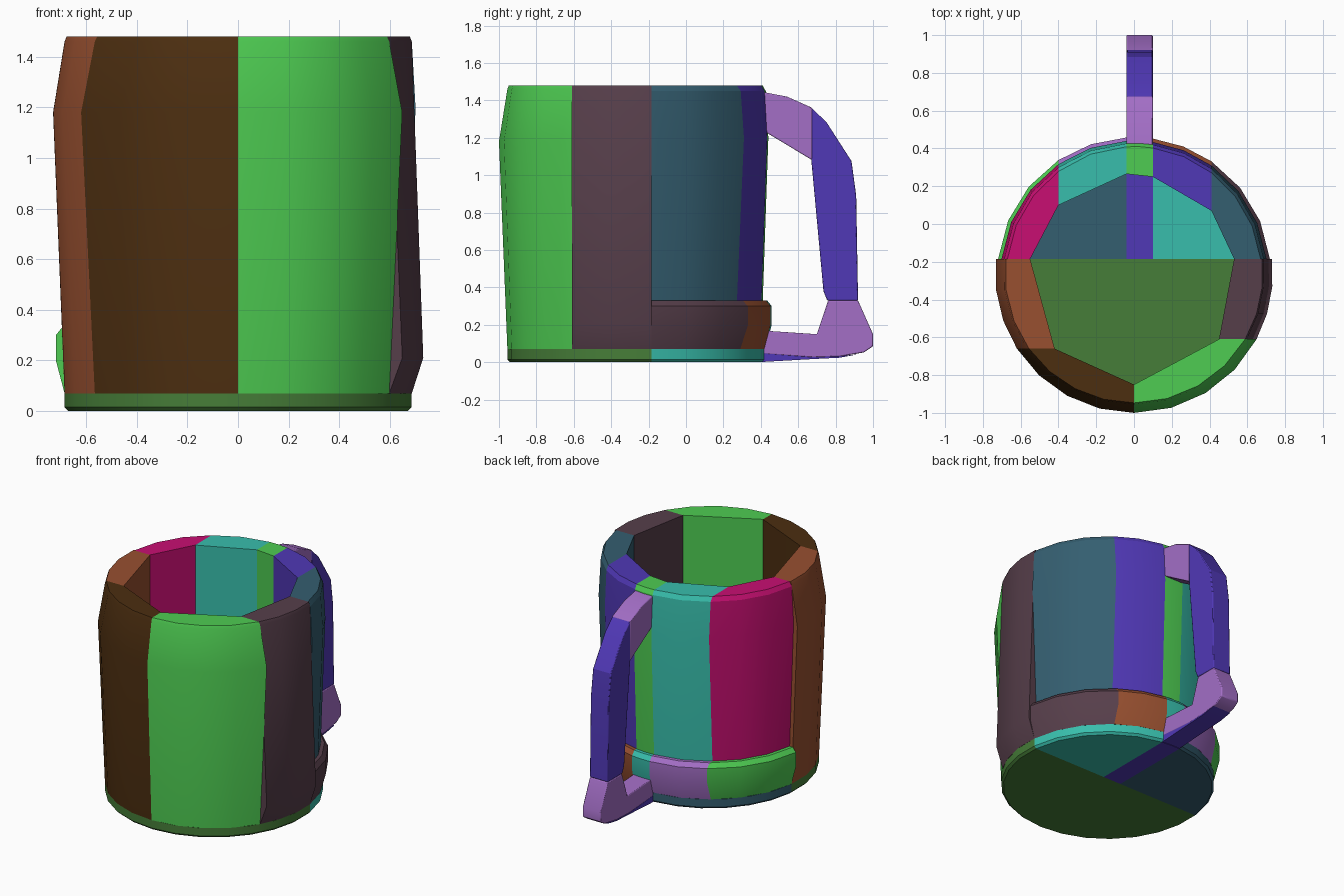
import bpy, bmesh, math

cube = bpy.data.objects.get("Cube")
if cube:
    bpy.data.objects.remove(cube, do_unlink=True)


def linear(c):
    c /= 255
    return c / 12.92 if c <= 0.04045 else ((c + 0.055) / 1.055) ** 2.4


COLOURS = {
    "bright_green": (78, 204, 82), "teal": (56, 190, 172), "indigo": (80, 56, 182),
    "lilac": (163, 110, 198), "slate_blue": (52, 94, 112), "mauve": (86, 62, 74),
    "rust": (152, 80, 48), "dark_brown": (76, 46, 16), "magenta": (200, 15, 114),
    "moss_green": (70, 125, 56),
}
MATS = {}
for cname, rgb in COLOURS.items():
    m = bpy.data.materials.new(cname)
    m.use_nodes = True
    col = (*[linear(v) for v in rgb], 1)
    m.diffuse_color = col
    bsdf = m.node_tree.nodes["Principled BSDF"]
    bsdf.inputs["Base Color"].default_value = col
    bsdf.inputs["Roughness"].default_value = 0.6
    MATS[cname] = m

CY = -0.265  # mug axis in y

# Inner corners of the staves, counter-clockwise from the front,
# with the axis that stays constant along each seam
CORNERS = [((0.0, -0.85), "x"), ((0.45, -0.61), "y"), ((0.53, -0.185), "y"),
           ((0.41, 0.07), "x"), ((0.10, 0.25), "x"), ((-0.04, 0.265), "x"),
           ((-0.40, 0.10), "x"), ((-0.55, -0.185), "y"), ((-0.42, -0.66), "y")]


def seam_angle(i, r):
    """Angle where the seam from inner corner i meets the circle of radius r."""
    (x, y), axis = CORNERS[i % 9]
    dy = y - CY
    if axis == "x":
        dy = math.copysign(math.sqrt(r * r - x * x), dy)
    else:
        x = math.copysign(math.sqrt(r * r - dy * dy), x)
    return math.atan2(dy, x)


def finish(bm, name, colour, bevel=0):
    bmesh.ops.recalc_face_normals(bm, faces=bm.faces)
    me = bpy.data.meshes.new(name)
    bm.to_mesh(me)
    bm.free()
    me.materials.append(MATS[colour])
    ob = bpy.data.objects.new(name, me)
    bpy.context.collection.objects.link(ob)
    if bevel:
        mod = ob.modifiers.new("soft_edges", "BEVEL")
        mod.width, mod.segments = bevel, 2
    bpy.ops.object.select_all(action="DESELECT")
    ob.select_set(True)
    bpy.context.view_layer.objects.active = ob
    bpy.ops.object.shade_smooth_by_angle(angle=math.radians(25))
    return ob


def arc_block(name, colour, first, last, levels, inner):
    """Solid between two seams: arc outside, given points inside, lofted over (z, radius)."""
    a0, a1 = seam_angle(first, 0.69), seam_angle(last, 0.69)
    n = max(2, round(((a1 - a0) % math.tau) / math.radians(14)))
    bm = bmesh.new()
    rings = []
    for z, r in levels:
        a0 = seam_angle(first, r)
        span = (seam_angle(last, r) - a0) % math.tau
        pts = [(r * math.cos(a0 + span * k / n), CY + r * math.sin(a0 + span * k / n))
               for k in range(n + 1)] + inner
        rings.append([bm.verts.new((x, y, z)) for x, y in pts])
    for lo, hi in zip(rings, rings[1:]):
        for k in range(len(lo)):
            j = (k + 1) % len(lo)
            bm.faces.new((lo[k], lo[j], hi[j], hi[k]))
    bm.faces.new(rings[0][::-1])
    bm.faces.new(rings[-1])
    finish(bm, name, colour)


def wall(name, colour, i, levels):
    arc_block(name, colour, i, i + 1, levels, [CORNERS[(i + 1) % 9][0], CORNERS[i][0]])


# Profiles as (height, outer radius)
FULL = [(0.07, 0.69), (1.18, 0.735), (1.46, 0.69), (1.48, 0.682)]
FLIPPED = [(0.07, 0.69), (0.21, 0.735), (1.46, 0.69), (1.48, 0.682)]
UPPER = [(0.33, 0.676), (1.20, 0.706), (1.45, 0.692), (1.48, 0.675)]
BELT = [(0.07, 0.69), (0.20, 0.724), (0.30, 0.724), (0.33, 0.70)]
FLOOR = [(0.0, 0.675), (0.015, 0.69), (0.07, 0.69)]

# Full-height front staves
wall("front_left_stave", "bright_green", 0, FULL)
wall("left_stave", "mauve", 1, FLIPPED)
wall("right_stave", "rust", 7, FULL)
wall("front_right_stave", "dark_brown", 8, FULL)

# Back staves standing on the raised belt
for part, i, up, low in [("left_rear", 2, "slate_blue", "mauve"),
                         ("back_left", 3, "indigo", "rust"),
                         ("back_middle", 4, "bright_green", "teal"),
                         ("back_right", 5, "teal", "lilac"),
                         ("right_rear", 6, "magenta", "bright_green")]:
    wall(part + "_stave", up, i, UPPER)
    wall(part + "_belt", low, i, BELT)

# Floor pieces
YF, XL, XR = -0.185, 0.10, -0.04
arc_block("front_floor", "moss_green", 7, 2, FLOOR, [])
arc_block("back_left_floor", "teal", 2, 4, FLOOR, [(XL, YF)])
arc_block("middle_floor", "indigo", 4, 5, FLOOR, [(XR, YF), (XL, YF)])
arc_block("back_right_floor", "slate_blue", 5, 7, FLOOR, [(XR, YF)])


def handle_part(name, colour, profile, bevel=0.012, inset=0.0):
    """Side profile (y, z) extruded across the handle width."""
    bm = bmesh.new()
    a = [bm.verts.new((XR + inset, y, z)) for y, z in profile]
    b = [bm.verts.new((XL - inset, y, z)) for y, z in profile]
    bm.faces.new(a)
    bm.faces.new(b[::-1])
    for k in range(len(a)):
        j = (k + 1) % len(a)
        bm.faces.new((a[k], b[k], b[j], a[j]))
    finish(bm, name, colour, bevel)


# Handle
handle_part("handle_top", "lilac",
            [(0.41, 1.445), (0.54, 1.42), (0.675, 1.36), (0.675, 1.08), (0.41, 1.24)], 0.006)
handle_part("handle_grip", "indigo",
            [(0.67, 1.36), (0.75, 1.285), (0.885, 1.075), (0.91, 0.89), (0.92, 0.33),
             (0.755, 0.33), (0.735, 0.38), (0.67, 1.08)], 0.006)
handle_part("handle_foot", "lilac",
            [(0.40, 0.17), (0.70, 0.15), (0.76, 0.33), (0.92, 0.33), (1.0, 0.15),
             (1.0, 0.085), (0.95, 0.052), (0.82, 0.03), (0.68, 0.025), (0.40, 0.045)], 0.006)
handle_part("handle_base", "indigo",
            [(0.38, 0.0), (0.68, 0.017), (0.82, 0.024), (0.92, 0.042),
             (0.82, 0.032), (0.68, 0.027), (0.38, 0.05)], 0)
